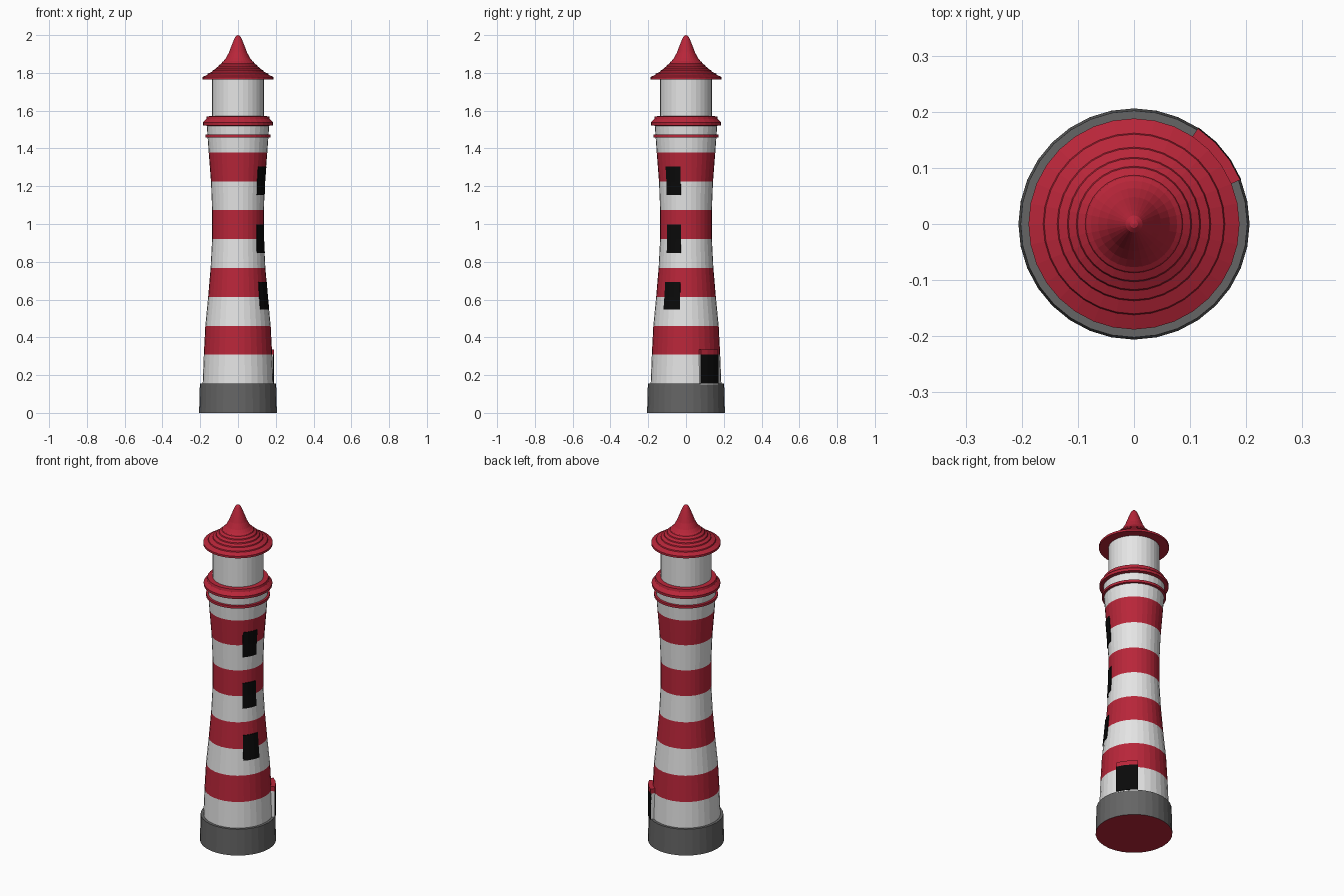
import bpy, bmesh, math

if "Cube" in bpy.data.objects:
    bpy.data.objects.remove(bpy.data.objects["Cube"])

SIDES = 32
STEP = 2 * math.pi / SIDES


def material(name, rgb):
    m = bpy.data.materials.new(name)
    m.diffuse_color = (*rgb, 1)
    m.use_nodes = True
    m.node_tree.nodes["Principled BSDF"].inputs["Base Color"].default_value = m.diffuse_color
    return m


RED = material("red paint", (0.48, 0.019, 0.041))
WHITE = material("white paint", (0.78, 0.78, 0.78))
GREY = material("grey stone", (0.13, 0.13, 0.13))
BLACK = material("black opening", (0.003, 0.003, 0.003))


def finish(name, bm, mats):
    bmesh.ops.remove_doubles(bm, verts=bm.verts, dist=1e-5)
    bmesh.ops.recalc_face_normals(bm, faces=bm.faces)
    me = bpy.data.meshes.new(name)
    bm.to_mesh(me)
    bm.free()
    for m in mats:
        me.materials.append(m)
    ob = bpy.data.objects.new(name, me)
    bpy.context.collection.objects.link(ob)
    return ob


def lathe(name, profile, mats, rule=None, sides=SIDES):
    """Revolve (radius, z) points; rule(z) picks the material of a face."""
    bm = bmesh.new()
    rings = []
    for r, z in profile:
        rings.append([bm.verts.new((r * math.cos(2 * math.pi * i / sides),
                                    r * math.sin(2 * math.pi * i / sides), z))
                      for i in range(sides)])
    for a, b in zip(rings, rings[1:]):
        for i in range(sides):
            j = (i + 1) % sides
            bm.faces.new((a[i], a[j], b[j], b[i]))
    bm.faces.new(rings[0][::-1])
    if profile[-1][0] > 0.001:
        bm.faces.new(rings[-1])
    if rule:
        for f in bm.faces:
            f.material_index = rule(f)
    return finish(name, bm, mats)


# Tower outline, one point per stripe edge
BAND = 0.153
Z0 = 0.155
RADII = [0.187, 0.181, 0.173, 0.158, 0.145, 0.137, 0.137, 0.143, 0.155]
TOWER = [(r, Z0 + BAND * i) for i, r in enumerate(RADII)] + [(0.166, 1.53)]


def tower_radius(z):
    for (r0, z0), (r1, z1) in zip(TOWER, TOWER[1:]):
        if z <= z1:
            return r0 + (r1 - r0) * (z - z0) / (z1 - z0)
    return TOWER[-1][0]


def curved_plate(name, first, count, zs, outer, depth, mat):
    """Plate following the tower's facets; outer(z) is its outside radius."""
    bm = bmesh.new()
    grid = {}
    for k, z in enumerate(zs):
        for i in range(count + 1):
            a = (first + i) * STEP
            for s, r in enumerate((outer(z), outer(z) - depth)):
                grid[k, i, s] = bm.verts.new((r * math.cos(a), r * math.sin(a), z))
    n = len(zs) - 1
    quad = lambda *keys: bm.faces.new([grid[q] for q in keys])
    for k in range(n):
        for i in range(count):
            for s in (0, 1):
                quad((k, i, s), (k, i + 1, s), (k + 1, i + 1, s), (k + 1, i, s))
        for i in (0, count):
            quad((k, i, 0), (k + 1, i, 0), (k + 1, i, 1), (k, i, 1))
    for k in (0, n):
        for i in range(count):
            quad((k, i, 0), (k, i + 1, 0), (k, i + 1, 1), (k, i, 1))
    return finish(name, bm, [mat])


# Stone base with red underside
lathe("stone_base", [(0.206, 0), (0.202, 0.155)], [GREY, RED],
      lambda f: 1 if f.calc_center_median().z < 0.01 else 0)

# Striped tower
def stripe(f):
    k = int((f.calc_center_median().z - Z0) / BAND)
    return 1 if k % 2 and k < 8 else 0

lathe("striped_tower", TOWER, [WHITE, RED], stripe)

# Thin ring and gallery
lathe("tower_ring", [(0.158, 1.457), (0.173, 1.459), (0.173, 1.473), (0.160, 1.475)], [RED])
lathe("gallery", [(0.165, 1.520), (0.185, 1.522), (0.186, 1.537),
                  (0.168, 1.555), (0.165, 1.57), (0.14, 1.571)], [RED])

# Lantern room
lathe("lantern_room", [(0.137, 1.565), (0.137, 1.77)], [WHITE])

# Stepped roof with pointed tip
steps = [(0.188, 1.766), (0.188, 1.778)]
for r, z in [(0.160, 1.790), (0.135, 1.806), (0.117, 1.820),
             (0.101, 1.835), (0.085, 1.850)]:
    steps += [(r + 0.002, z), (r, z + 0.006)]
tip = [(0.077, 1.862), (0.064, 1.878), (0.048, 1.908), (0.036, 1.94),
       (0.024, 1.97), (0.015, 1.99), (0.007, 1.998), (0.0, 2.0)]
lathe("roof", steps + tip, [RED])

# Windows: three facets wide, hugging the wall
for n, (lo, hi) in enumerate([(0.547, 0.692), (0.847, 0.997), (1.153, 1.305)]):
    edges = [z for _, z in TOWER if lo + 0.01 < z < hi - 0.01]
    curved_plate(f"window_{n + 1}", -4, 3, [lo] + edges + [hi],
                 lambda z: tower_radius(z) + 0.004, 0.008, BLACK)

# Doorway: white surround, black door, red lintel
curved_plate("door_surround", 2, 3, [0.15, 0.308], lambda z: 0.203, 0.035, WHITE)
curved_plate("door", 2, 3, [0.155, 0.308], lambda z: 0.207, 0.006, BLACK)
curved_plate("door_lintel", 2, 3, [0.308, 0.335], lambda z: 0.205, 0.037, RED)
